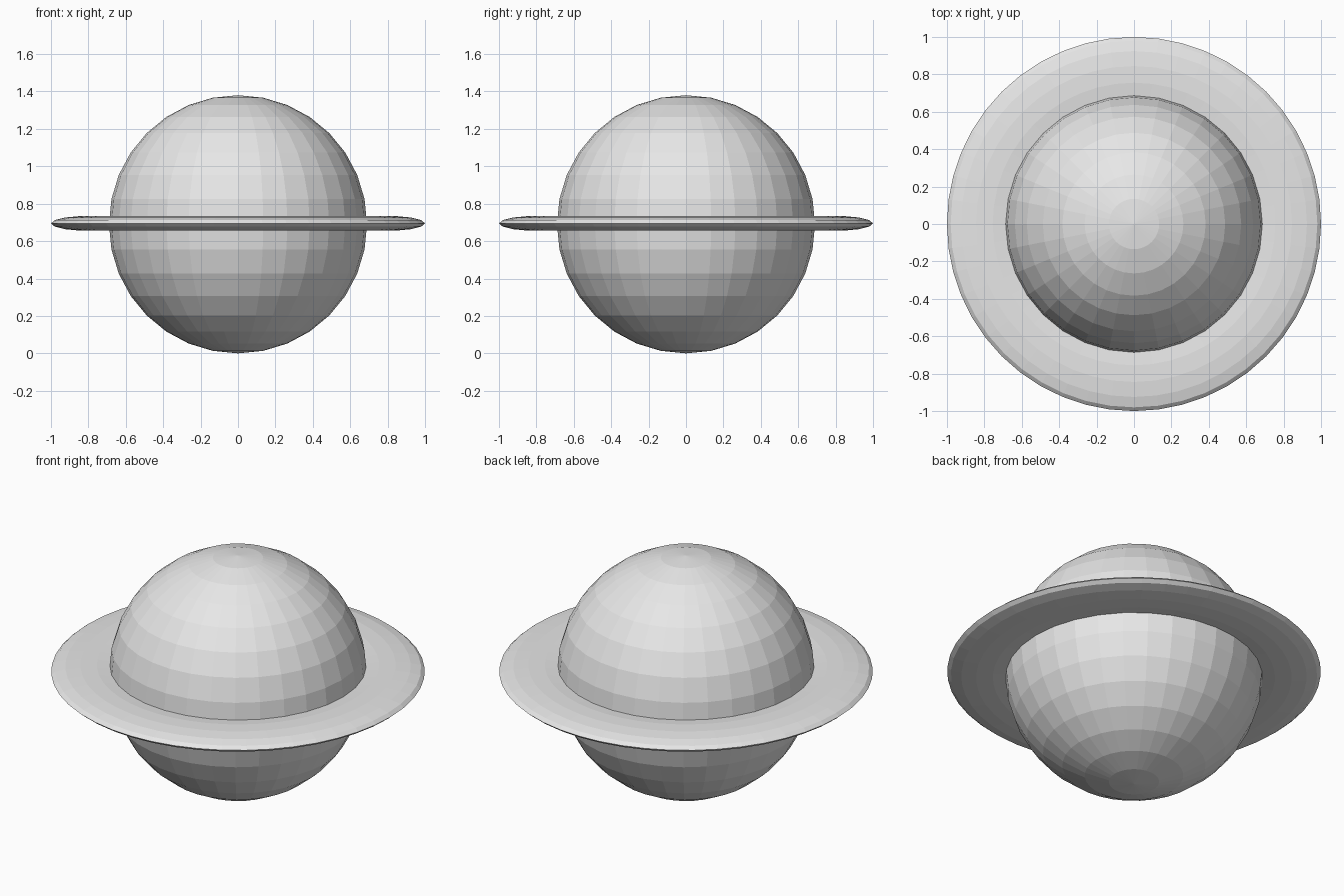
import bpy
from math import cos, sin, tau

cube = bpy.data.objects.get("Cube")
if cube:
    bpy.data.objects.remove(cube, do_unlink=True)

RADIUS = 0.69

# One plain grey for everything
grey = bpy.data.materials.new("light_grey")
grey.use_nodes = True
color = (0.8, 0.8, 0.8, 1.0)
grey.diffuse_color = color
grey.node_tree.nodes["Principled BSDF"].inputs["Base Color"].default_value = color


def finish(name):
    obj = bpy.context.object
    obj.name = name
    obj.data.materials.append(grey)
    bpy.ops.object.shade_flat()
    return obj


# Globe
bpy.ops.mesh.primitive_uv_sphere_add(segments=32, ring_count=16, radius=RADIUS,
                                     location=(0, 0, RADIUS))
finish("planet_globe")

# Flattened ring around the equator, its inner edge hidden in the globe
bpy.ops.mesh.primitive_torus_add(major_segments=48, minor_segments=14,
                                 major_radius=0.8, minor_radius=0.2,
                                 location=(0, 0, RADIUS + 0.005))
ring = finish("planet_ring")
ring.scale.z = 0.2
